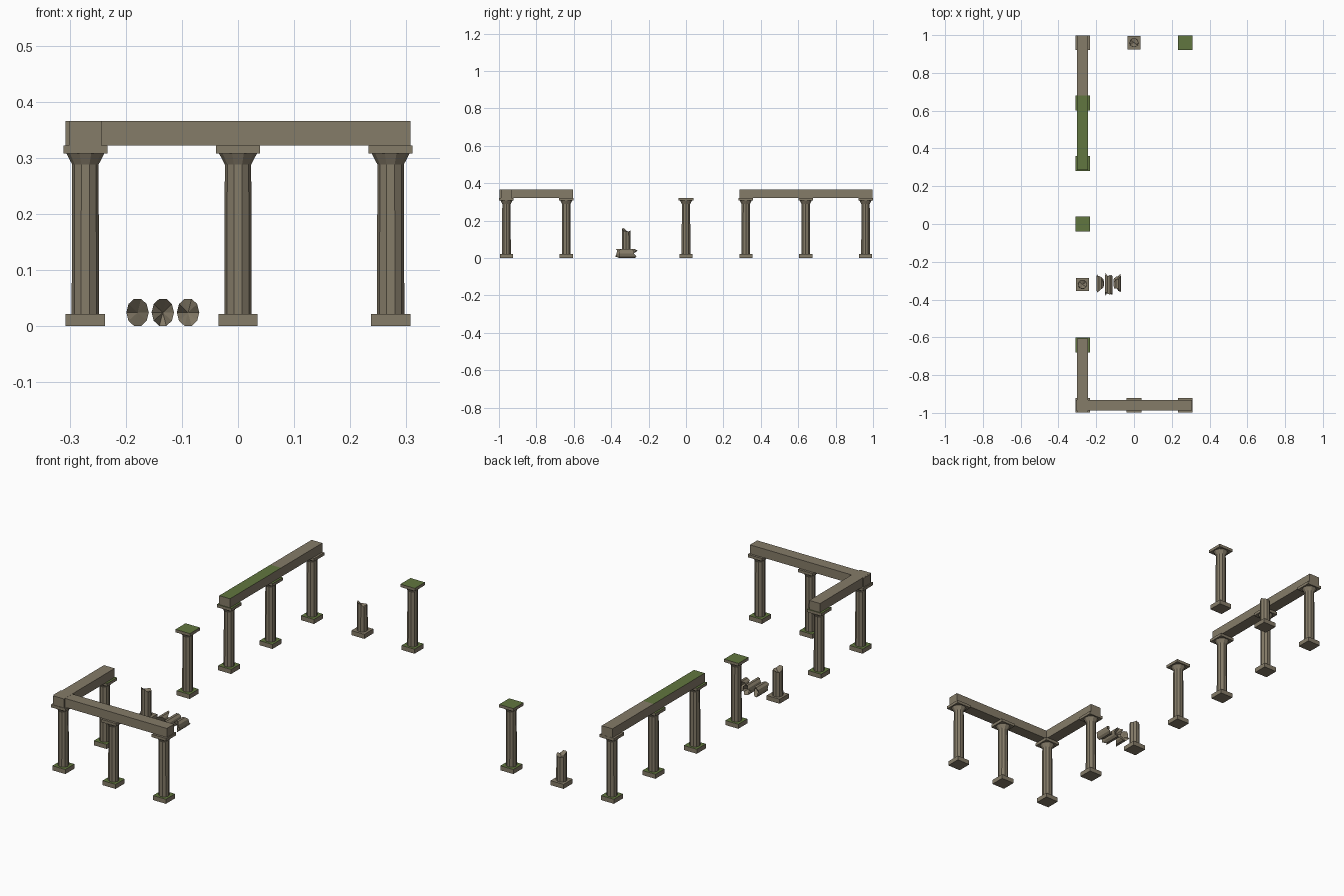
import bpy, bmesh, random
from math import cos, sin, tau

if "Cube" in bpy.data.objects:
    bpy.data.objects.remove(bpy.data.objects["Cube"])

random.seed(4)
SIDES = 10


def material(name, color):
    m = bpy.data.materials.new(name)
    m.diffuse_color = color
    m.use_nodes = True
    m.node_tree.nodes["Principled BSDF"].inputs["Base Color"].default_value = m.diffuse_color
    return m


STONE = material("stone", (0.235, 0.2, 0.14, 1))
MOSS = material("moss", (0.12, 0.18, 0.05, 1))


def finish(name, bm, mossy=False):
    bmesh.ops.recalc_face_normals(bm, faces=bm.faces)
    bm.normal_update()
    if mossy:  # moss grows on upward faces
        for f in bm.faces:
            if f.normal.z > 0.9:
                f.material_index = 1
    me = bpy.data.meshes.new(name)
    bm.to_mesh(me)
    bm.free()
    me.materials.append(STONE)
    me.materials.append(MOSS)
    ob = bpy.data.objects.new(name, me)
    bpy.context.collection.objects.link(ob)
    return ob


def box(name, x0, x1, y0, y1, z0, z1, mossy=False):
    bm = bmesh.new()
    bmesh.ops.create_cube(bm, size=1)
    for v in bm.verts:
        v.co = (x0 + (v.co.x + .5) * (x1 - x0),
                y0 + (v.co.y + .5) * (y1 - y0),
                z0 + (v.co.z + .5) * (z1 - z0))
    return finish(name, bm, mossy)


def slab(name, x, y, half, z0, z1, mossy=False):
    return box(name, x - half, x + half, y - half, y + half, z0, z1, mossy)


def loft(name, rings, caps):
    """Skin rings of points; each cap is a centre point closing an end."""
    bm = bmesh.new()
    rows = [[bm.verts.new(p) for p in ring] for ring in rings]
    n = len(rows[0])
    for a, b in zip(rows, rows[1:]):
        for i in range(n):
            j = (i + 1) % n
            bm.faces.new((a[i], a[j], b[j], b[i]))
    for row, c in zip((rows[0], rows[-1]), caps):
        v = bm.verts.new(c)
        for i in range(n):
            bm.faces.new((row[i], row[(i + 1) % n], v))
    return finish(name, bm)


def ring(x, y, z, r):
    return [(x + r * cos(tau * i / SIDES), y + r * sin(tau * i / SIDES), z)
            for i in range(SIDES)]


def column(x, y, mossy_top=False):
    slab("column_base", x, y, .035, 0, .022, True)
    loft("column_shaft",
         [ring(x, y, .02, .0245), ring(x, y, .288, .0235), ring(x, y, .31, .035)],
         [(x, y, .02), (x, y, .31)])
    slab("column_abacus", x, y, .039, .308, .322, mossy_top)


def broken_column(x, y):
    slab("broken_base", x, y, .035, 0, .022)
    top = [(px, py, random.uniform(.138, .162)) for px, py, _ in ring(x, y, 0, .0235)]
    loft("broken_shaft", [ring(x, y, .02, .0245), top], [(x, y, .02), (x, y, .135)])


def chunk(x, y, front, back, slant):
    """Fallen shaft piece lying along y with splintered ends."""
    ends = []
    for sign, length in ((-1, front), (1, back)):
        pts = []
        for i in range(SIDES):
            c, s = cos(tau * i / SIDES), sin(tau * i / SIDES)
            reach = length * (random.uniform(.55, 1) + .25 * slant * c - .25 * abs(slant))
            pts.append((x + .02 * c, y + sign * reach, .0245 + .0255 * s))
        ends.append(pts)
    loft("fallen_shaft_piece", ends,
         [(x, y - front * .35, .024), (x, y + back * .35, .024)])


# Standing columns
for cx, cy, moss in [(-.272, -.96, False), (0, -.96, False), (.272, -.96, False),
                     (-.272, -.64, True), (-.272, 0, True), (-.272, .32, True),
                     (-.272, .64, True), (-.272, .96, False), (.272, .96, True)]:
    column(cx, cy, moss)

# Broken columns
broken_column(-.272, -.32)
broken_column(0, .96)

# Fallen pieces
chunk(-.179, -.317, .05, .055, -1)
chunk(-.134, -.32, .066, .062, 0)
chunk(-.089, -.315, .055, .055, 1)

# Lintel beams
box("front_beam_left", -.307, .037, -.988, -.932, .322, .3655)
box("front_beam_right", .037, .307, -.988, -.932, .322, .3655)
box("corner_side_beam", -.301, -.243, -.997, -.605, .322, .366)
box("mossy_side_beam", -.301, -.243, .285, .68, .322, .366, True)
box("rear_side_beam", -.301, -.243, .68, .998, .322, .366)
